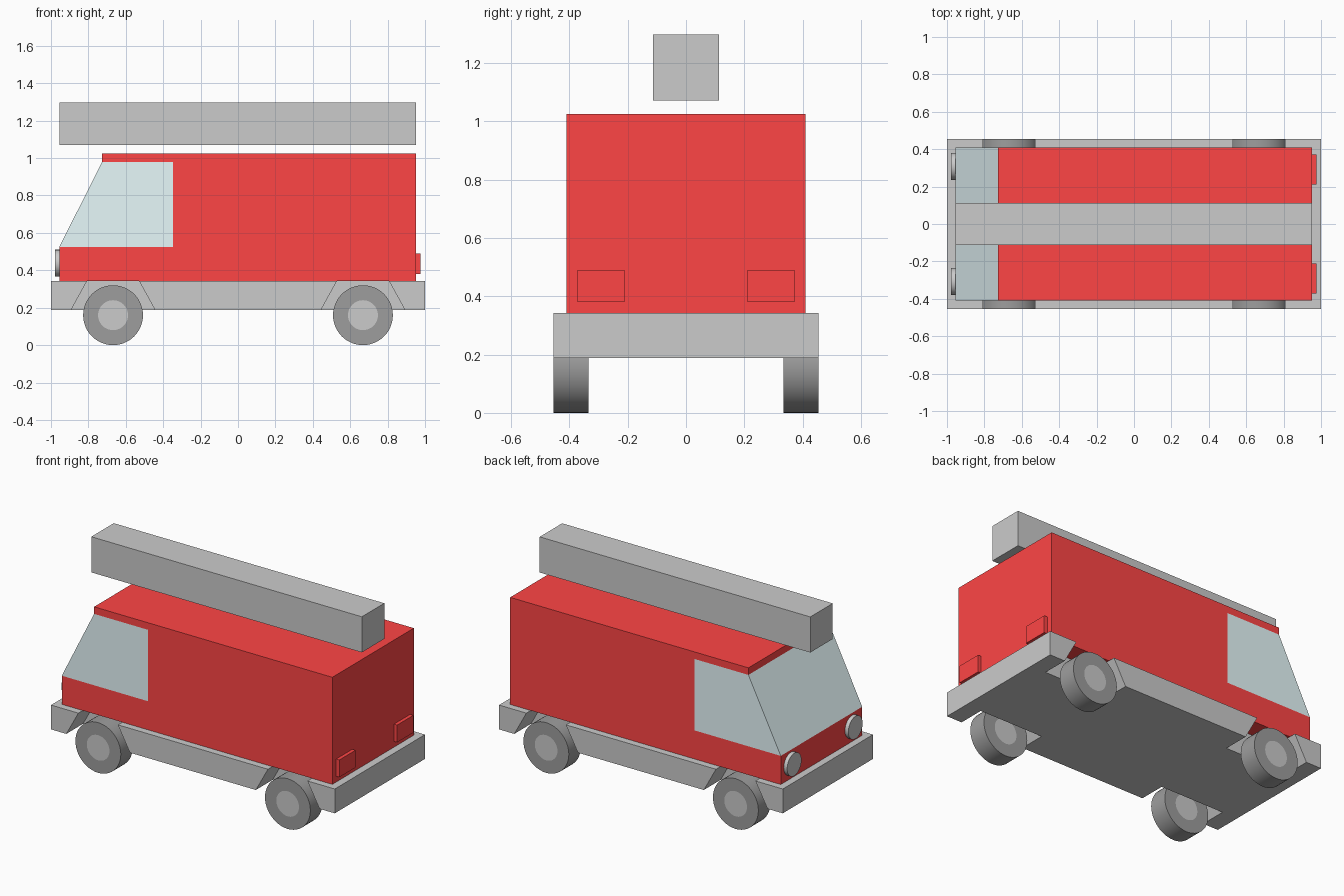
import bpy, bmesh, math
from mathutils import Matrix

if "Cube" in bpy.data.objects:
    bpy.data.objects.remove(bpy.data.objects["Cube"])


def material(name, rgb):
    m = bpy.data.materials.new(name)
    m.diffuse_color = (*rgb, 1)
    m.use_nodes = True
    m.node_tree.nodes["Principled BSDF"].inputs["Base Color"].default_value = m.diffuse_color
    return m


red = material("red", (1, 0.06, 0.06))
glass = material("glass", (0.8, 0.95, 0.97))
rubber = material("rubber", (0.34, 0.34, 0.34))


def finish(name, bm, mat=None, smooth=False):
    bmesh.ops.recalc_face_normals(bm, faces=bm.faces)
    mesh = bpy.data.meshes.new(name)
    bm.to_mesh(mesh)
    bm.free()
    ob = bpy.data.objects.new(name, mesh)
    bpy.context.collection.objects.link(ob)
    if mat:
        mesh.materials.append(mat)
    if smooth:
        bpy.ops.object.select_all(action='DESELECT')
        ob.select_set(True)
        bpy.context.view_layer.objects.active = ob
        bpy.ops.object.shade_smooth_by_angle(angle=math.radians(30))
    return ob


def prism(name, profile, axis, lo, hi, mat=None):
    """Extrude a 2D outline: XZ along y, or XY along z."""
    bm = bmesh.new()
    place = (lambda a, b: (a, lo, b)) if axis == 'y' else (lambda a, b: (a, b, lo))
    face = bm.faces.new([bm.verts.new(place(a, b)) for a, b in profile])
    geom = bmesh.ops.extrude_face_region(bm, geom=[face])["geom"]
    d = hi - lo
    bmesh.ops.translate(bm, verts=[v for v in geom if isinstance(v, bmesh.types.BMVert)],
                        vec=(0, d, 0) if axis == 'y' else (0, 0, d))
    return finish(name, bm, mat)


def box(name, x0, x1, y0, y1, z0, z1, mat=None):
    return prism(name, [(x0, y0), (x1, y0), (x1, y1), (x0, y1)], 'z', z0, z1, mat)


def cylinder(name, center, radius, depth, axis, mat=None):
    bm = bmesh.new()
    rot = Matrix.Rotation(math.pi / 2, 4, 'X' if axis == 'y' else 'Y')
    bmesh.ops.create_cone(bm, cap_ends=True, segments=48, radius1=radius, radius2=radius,
                          depth=depth, matrix=Matrix.Translation(center) @ rot)
    return finish(name, bm, mat, True)


def tyre(name, center, r_in, r_out, width):
    bm = bmesh.new()
    h = width / 2
    section = [(r_in, -h), (r_out, -h), (r_out, h), (r_in, h)]
    vs = [bm.verts.new((r, y, 0)) for r, y in section]
    edges = [bm.edges.new((vs[i], vs[(i + 1) % 4])) for i in range(4)]
    bmesh.ops.spin(bm, geom=vs + edges, cent=(0, 0, 0), axis=(0, 1, 0),
                   angle=2 * math.pi, steps=48, use_merge=True)
    bmesh.ops.remove_doubles(bm, verts=bm.verts, dist=1e-5)
    bmesh.ops.translate(bm, verts=bm.verts, vec=center)
    return finish(name, bm, rubber, True)


# Chassis: a solid core plus side sills split by the sloped wheel openings
Z0, Z1, Y, YI = 0.188, 0.343, 0.454, 0.285
chassis = box("chassis", -1, 1, -Y, Y, Z0, Z1)
bm = bmesh.new()
slope = 0.0855 / (Z1 - Z0)
e = 0.05
wide, narrow = 0.2245 + slope * e, 0.139 - slope * e
for sx in (-1, 1):
    for sy in (-1, 1):
        c = sx * 0.668
        outline = [(c - wide, Z0 - e), (c + wide, Z0 - e), (c + narrow, Z1 + e), (c - narrow, Z1 + e)]
        f = bm.faces.new([bm.verts.new((x, sy * YI, z)) for x, z in outline])
        g = bmesh.ops.extrude_face_region(bm, geom=[f])["geom"]
        bmesh.ops.translate(bm, verts=[v for v in g if isinstance(v, bmesh.types.BMVert)],
                            vec=(0, sy * 0.3, 0))
cutter = finish("wheel_opening_cutter", bm)
cutter.hide_render = True
cutter.hide_viewport = True
cutter.display_type = 'WIRE'
mod = chassis.modifiers.new("wheel_openings", 'BOOLEAN')
mod.operation, mod.solver, mod.object = 'DIFFERENCE', 'EXACT', cutter

# Body shell with the cab window area left open, then the wrap-around glass
FX, BX, W = -0.955, 0.952, 0.41
prism("body", [(FX, Z1), (BX, Z1), (BX, 1.025), (-0.727, 1.025), (-0.727, 0.98),
               (-0.347, 0.98), (-0.347, 0.525), (FX, 0.525)], 'y', -W, W, red)
prism("cab_glass", [(FX, 0.525), (-0.347, 0.525), (-0.347, 0.98), (-0.727, 0.98)],
      'y', -W, W, glass)

# Roof beam
box("roof_ladder", FX, BX, -0.113, 0.113, 1.07, 1.297)

for side, s in (("right", 1), ("left", -1)):
    # Lights
    cylinder(f"headlight_{side}", (-0.956, s * 0.308, 0.438), 0.072, 0.046, 'x')
    box(f"tail_light_{side}", 0.94, 0.975, *sorted((s * 0.21, s * 0.372)), 0.38, 0.49, red)
    # Wheels
    for end, x in (("front", -0.668), ("rear", 0.668)):
        center = (x, s * 0.394, 0.16)
        tyre(f"tyre_{end}_{side}", center, 0.08, 0.16, 0.12)
        cylinder(f"hub_{end}_{side}", center, 0.08, 0.12, 'y')
